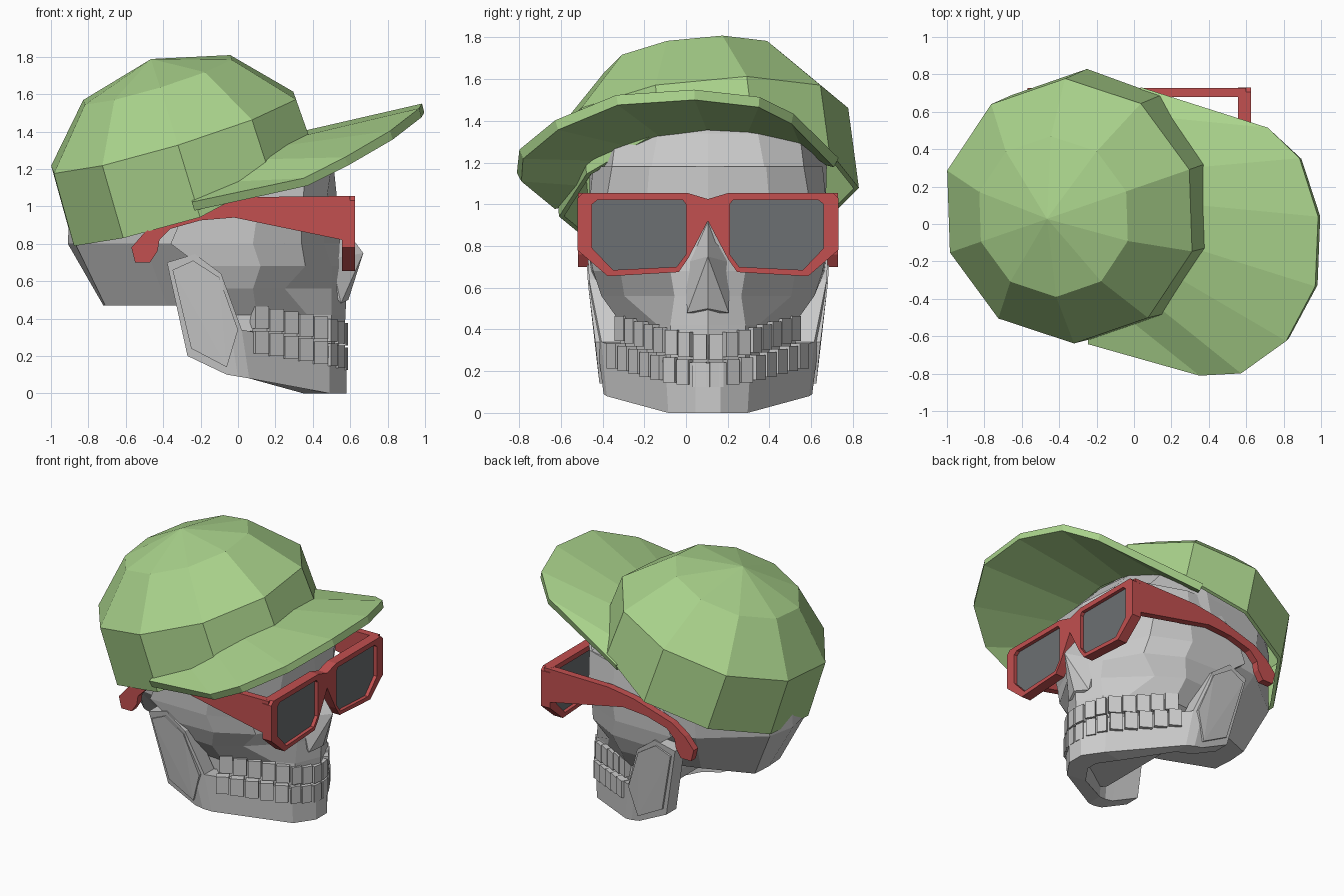
import bpy, bmesh, math
from mathutils import Vector, Matrix

if "Cube" in bpy.data.objects:
    bpy.data.objects.remove(bpy.data.objects["Cube"])

C = 0.105  # mid-plane of the head (y)


def material(name, rgb):
    m = bpy.data.materials.new(name)
    m.diffuse_color = (*rgb, 1)
    m.use_nodes = True
    m.node_tree.nodes["Principled BSDF"].inputs["Base Color"].default_value = m.diffuse_color
    return m


GREEN = material("cap_green", (0.40, 0.65, 0.26))
RED = material("frame_red", (0.54, 0.08, 0.08))
DARK = material("lens_grey", (0.15, 0.16, 0.17))


def finish(name, bm, mat=None, thick=0):
    bmesh.ops.remove_doubles(bm, verts=bm.verts, dist=0.0005)
    bmesh.ops.recalc_face_normals(bm, faces=bm.faces)
    me = bpy.data.meshes.new(name)
    bm.to_mesh(me)
    bm.free()
    ob = bpy.data.objects.new(name, me)
    bpy.context.collection.objects.link(ob)
    if mat:
        me.materials.append(mat)
    if thick:
        s = ob.modifiers.new("thickness", 'SOLIDIFY')
        s.thickness, s.offset = thick, 0
    return ob


def loft(name, rings, mat=None, closed=True, caps=(True, True), thick=0):
    bm = bmesh.new()
    vs = [[bm.verts.new(p) for p in r] for r in rings]
    n = len(vs[0])
    for a, b in zip(vs, vs[1:]):
        for i in range(n if closed else n - 1):
            j = (i + 1) % n
            bm.faces.new((a[i], a[j], b[j], b[i]))
    if caps[0]:
        bm.faces.new(vs[0])
    if caps[1]:
        bm.faces.new(vs[-1])
    return finish(name, bm, mat, thick)


def hull(name, pts):
    bm = bmesh.new()
    for p in pts:
        bm.verts.new(p)
    bmesh.ops.convex_hull(bm, input=bm.verts)
    return finish(name, bm)


def stack(name, levels):
    """Horizontal half outlines (x, half width) mirrored over the head's mid-plane."""
    rings = []
    for z, half in levels:
        left = [(x, C - v, z) for x, v in half]
        right = [(x, C + v, z) for x, v in reversed(half) if (x, v) != half[-1]]
        if half[0][1] == 0:
            right.pop()
        rings.append(left + right)
    return loft(name, rings)


def plate(name, outlines, depth, matrix, mat):
    """Flat outline with holes, given a thickness."""
    cu = bpy.data.curves.new(name, 'CURVE')
    cu.dimensions, cu.fill_mode, cu.extrude = '2D', 'BOTH', depth / 2
    for pts in outlines:
        s = cu.splines.new('POLY')
        s.points.add(len(pts) - 1)
        for sp, (u, w) in zip(s.points, pts):
            sp.co = (u, w, 0, 1)
        s.use_cyclic_u = True
    tmp = bpy.data.objects.new(name + "_tmp", cu)
    bpy.context.collection.objects.link(tmp)
    bpy.context.view_layer.update()
    me = bpy.data.meshes.new_from_object(tmp.evaluated_get(bpy.context.evaluated_depsgraph_get()))
    bpy.data.objects.remove(tmp)
    bm = bmesh.new()
    bm.from_mesh(me)
    bm.transform(matrix)
    ob = finish(name, bm, mat)
    for p in ob.data.polygons:
        p.use_smooth = False
    return ob


# cranium
stack("cranium", [
    (0.47, [(-.72, 0), (-.71, .14), (-.38, .27), (-.1, .36), (.2, .32), (.3, .2), (.32, 0)]),
    (0.80, [(-.91, 0), (-.87, .2), (-.5, .50), (-.15, .56), (.25, .5), (.4, .25), (.45, 0)]),
    (1.18, [(-.89, 0), (-.83, .25), (-.5, .54), (-.05, .57), (.34, .46), (.49, .27), (.51, 0)]),
    (1.34, [(-.86, 0), (-.8, .25), (-.5, .50), (-.05, .53), (.2, .44), (.34, .24), (.37, 0)]),
    (1.55, [(-.7, 0), (-.65, .2), (-.45, .36), (-.1, .40), (0, .3), (.1, .16), (.12, 0)])])

# face: upper jaw, cheekbones, brow
stack("face", [
    (0.16, [(.02, .35), (.08, .40), (.38, .23), (.48, .16), (.54, 0)]),
    (0.27, [(-.04, .36), (.06, .43), (.40, .235), (.5, .18), (.565, 0)]),
    (0.42, [(-.04, .40), (.1, .41), (.37, .24), (.5, .18), (.575, 0)]),
    (0.56, [(-.08, .5), (.08, .51), (.25, .4), (.50, .16), (.58, 0)]),
    (0.68, [(-.2, .56), (.12, .55), (.36, .42), (.50, .18), (.58, 0)]),
    (0.80, [(-.36, .575), (.08, .575), (.34, .46), (.46, .2), (.57, 0)]),
    (0.94, [(-.3, .58), (.1, .575), (.34, .5), (.46, .3), (.54, 0)]),
    (1.18, [(-.1, .55), (.1, .55), (.36, .46), (.495, .28), (.515, 0)])])

# nose bone
hull("nose_bone", [(.52, C, .95), (.67, C, .75), (.59, C, .5)] +
     [(x, C + s * v, z) for s in (-1, 1) for x, v, z in
      ((.50, .11, .72), (.55, .10, .48), (.5, .1, .55))])

# lower jaw: bottom point and top point of each station, back to chin
stations = [((-.27, .50, .20), (-.38, .56, .70)), ((-.06, .50, .10), (-.23, .575, .745)),
            ((.0, .50, .09), (-.09, .57, .64)), ((.06, .485, .08), (.02, .51, .34)),
            ((.49, .19, .0), (.49, .205, .25)), ((.58, .06, .0), (.58, .06, .24))]
jaw = []
for s in (-1, 1):
    half = []
    for i, (b, t) in enumerate(stations):
        dx, dv = (.14, .02) if i > 3 else (0, .11)
        outer = [(p[0], C + s * p[1], p[2]) for p in (b, t)]
        inner = [(p[0] - dx, C + s * (p[1] - dv), p[2]) for p in (t, b)]
        half.append(outer + inner)
    jaw += half if s < 0 else half[::-1]
loft("lower_jaw", jaw)

# raised plates on the jaw branches
for s, side in ((-1, "right"), (1, "left")):
    hull("jaw_plate_" + side, [(x, C + s * (v + d), z) for d in (-.03, .015) for x, v, z in
         ((-.35, .555, .66), (-.24, .565, .71), (-.10, .56, .62), (.0, .525, .34),
          (-.06, .505, .14), (-.25, .505, .24))])

# teeth along the dental arch
arch = [Vector(p) for p in ((.56, 0), (.55, .07), (.475, .19), (.06, .435))]


def along(d):
    for a, b in zip(arch, arch[1:]):
        length = (b - a).length
        if d <= length or b is arch[-1]:
            t = (b - a).normalized()
            return a + t * d, t
        d -= length


for row, direction, spread in (("upper_teeth", 1, 0), ("lower_teeth", -1, .06)):
    bm = bmesh.new()
    for s in (-1, 1):
        for k in range(8):
            d = 0.036 + k * 0.072 if k < 3 else 0.262 + (k - 3) * 0.092
            p, t = along(d)
            h = 0.12
            z = 0.245 + 0.15 * d + direction * (h / 2 + 0.006)
            w = 0.066 if k < 3 else 0.084
            m = Matrix.Translation((p.x, C + s * (p.y + spread * d), z)) @ Matrix.Rotation(
                math.atan2(s * t.y, t.x), 4, 'Z') @ Matrix.Diagonal((w, 0.055, h, 1))
            bmesh.ops.create_cube(bm, size=1, matrix=m)
    finish(row, bm)

# sunglasses front
half = [(.1, 1.055), (.6, 1.055), (.625, 1.03), (.625, .78), (.48, .655), (.14, .675), (.095, .74)]
hole = [(.105, 1.0), (.12, 1.02), (.53, 1.02), (.555, 1.0), (.555, .79), (.455, .685), (.15, .70), (.105, .76)]
mirror = lambda pts: [(-u, w) for u, w in reversed(pts)]
outer = [(0, 1.025)] + half + [(0, .92)] + mirror(half)
to_front = lambda x: Matrix(((0, 0, 1, x), (1, 0, 0, C), (0, 1, 0, 0), (0, 0, 0, 1)))
plate("glasses_frame", [outer, hole, mirror(hole)], 0.07, to_front(.59), RED)
for side, pts in (("left", hole), ("right", mirror(hole))):
    plate("lens_" + side, [pts], 0.02, to_front(.59), DARK)

# sunglasses temples
temple = [(.6, 1.055), (.1, 1.05), (-.1, 1.02), (-.4, .93), (-.5, .86), (-.57, .78), (-.55, .70), (-.47, .70),
          (-.43, .76), (-.42, .82), (-.36, .88), (-.2, .925), (-.02, .94), (.56, .82), (.6, .82)]
for s, side in ((-1, "right"), (1, "left")):
    plate("temple_" + side, [temple], 0.05,
          Matrix(((1, 0, 0, 0), (0, 0, -1, C + s * .598), (0, 1, 0, 0), (0, 0, 0, 1))), RED)

# cap crown: ten-sided tilted dome
n = Vector((-.29, -.10, .95)).normalized()
e1 = (Vector((1, 0, 0)) - n * n.x).normalized()
e2 = n.cross(e1)
origin = Vector((-.343, .07, 1.39))


def cap_ring(radius, height):
    pts = []
    for k in range(10):
        a = math.radians(20 + 36 * k)
        h = height(math.cos(a))
        pts.append(origin + n * h + (e1 * math.cos(a) + e2 * math.sin(a)) * radius)
    return pts


loft("cap_crown", [
    cap_ring(.71, lambda c: -.23 if c > .8 else -.33 if c > .4 else -.40),
    cap_ring(.70, lambda c: 0),
    cap_ring(.425, lambda c: .29),
    cap_ring(.0006, lambda c: .405)], GREEN, caps=(False, True), thick=.025)

# cap brim: from the crown wall out to the curved edge
inner = [(-.24, -.60, 1.01), (-.02, -.50, 1.11), (.12, -.42, 1.23), (.24, -.28, 1.30), (.34, -.13, 1.35),
         (.36, .1, 1.38), (.34, .3, 1.37), (.16, .56, 1.30), (.02, .68, 1.21)]
edge = [(-.24, -.635, 1.0), (.36, -.80, 1.13), (.58, -.79, 1.24), (.82, -.62, 1.38), (.975, -.33, 1.50),
        (.99, .04, 1.525), (.89, .35, 1.49), (.72, .51, 1.41), (.04, .72, 1.20)]
loft("cap_brim", [inner, edge], GREEN, closed=False, caps=(False, False), thick=.05)
